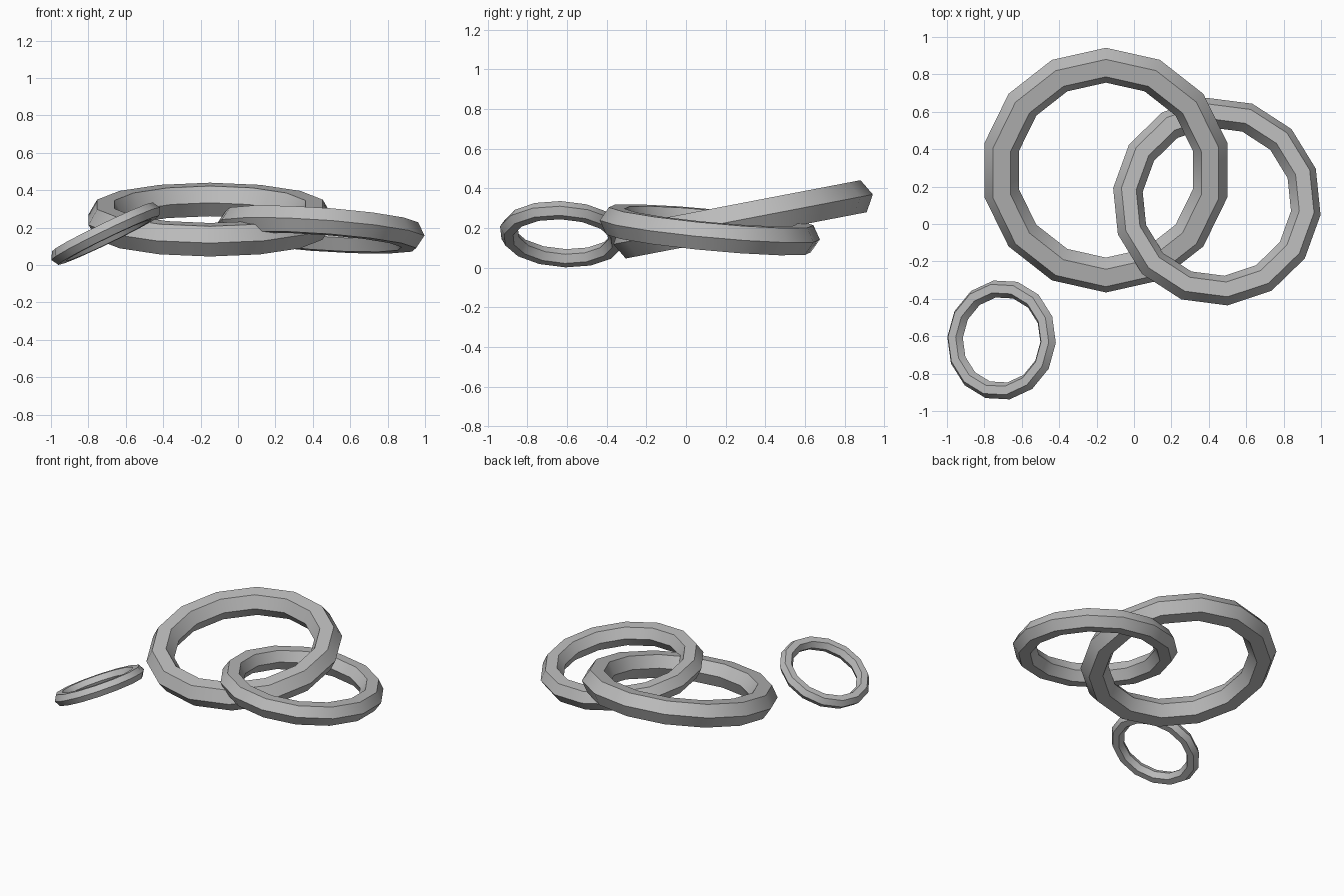
import bpy
import math
from mathutils import Vector

cube = bpy.data.objects.get("Cube")
if cube:
    bpy.data.objects.remove(cube, do_unlink=True)

# Single grey metal colour
grey = bpy.data.materials.new("grey_metal")
grey.use_nodes = True
colour = (0.5, 0.5, 0.5, 1.0)
grey.diffuse_color = colour
grey.node_tree.nodes["Principled BSDF"].inputs["Base Color"].default_value = colour

TUBE_RATIO = 0.1425  # tube radius relative to the outer radius


def ring(name, centre, outer, slope, spin):
    """Hexagonal-section ring, tilted so its plane rises by slope along x and y."""
    tube = outer * TUBE_RATIO
    bpy.ops.mesh.primitive_torus_add(
        major_segments=14, minor_segments=6,
        major_radius=outer - tube, minor_radius=tube)
    obj = bpy.context.object
    obj.name = name
    obj.data.materials.append(grey)
    normal = Vector((-slope[0], -slope[1], 1)).normalized()
    tilt = Vector((0, 0, 1)).rotation_difference(normal).to_matrix().to_4x4()
    obj.rotation_euler = (0, 0, math.radians(spin))
    bpy.context.view_layer.update()
    obj.data.transform(tilt @ obj.matrix_world.to_3x3().to_4x4())
    obj.rotation_euler = (0, 0, 0)
    obj.location = centre
    bpy.ops.object.shade_smooth_by_angle(angle=math.radians(30))
    return obj


# Two interlocked rings and a small loose one
ring("large_ring", (-0.15, 0.288, 0.243), 0.666, (0, 0.192), 180 / 14)
ring("medium_ring", (0.443, 0.12, 0.19), 0.56, (-0.07, -0.094), -7.2)
ring("small_ring", (-0.708, -0.62, 0.168), 0.323, (0.484, -0.06), -3.5)
